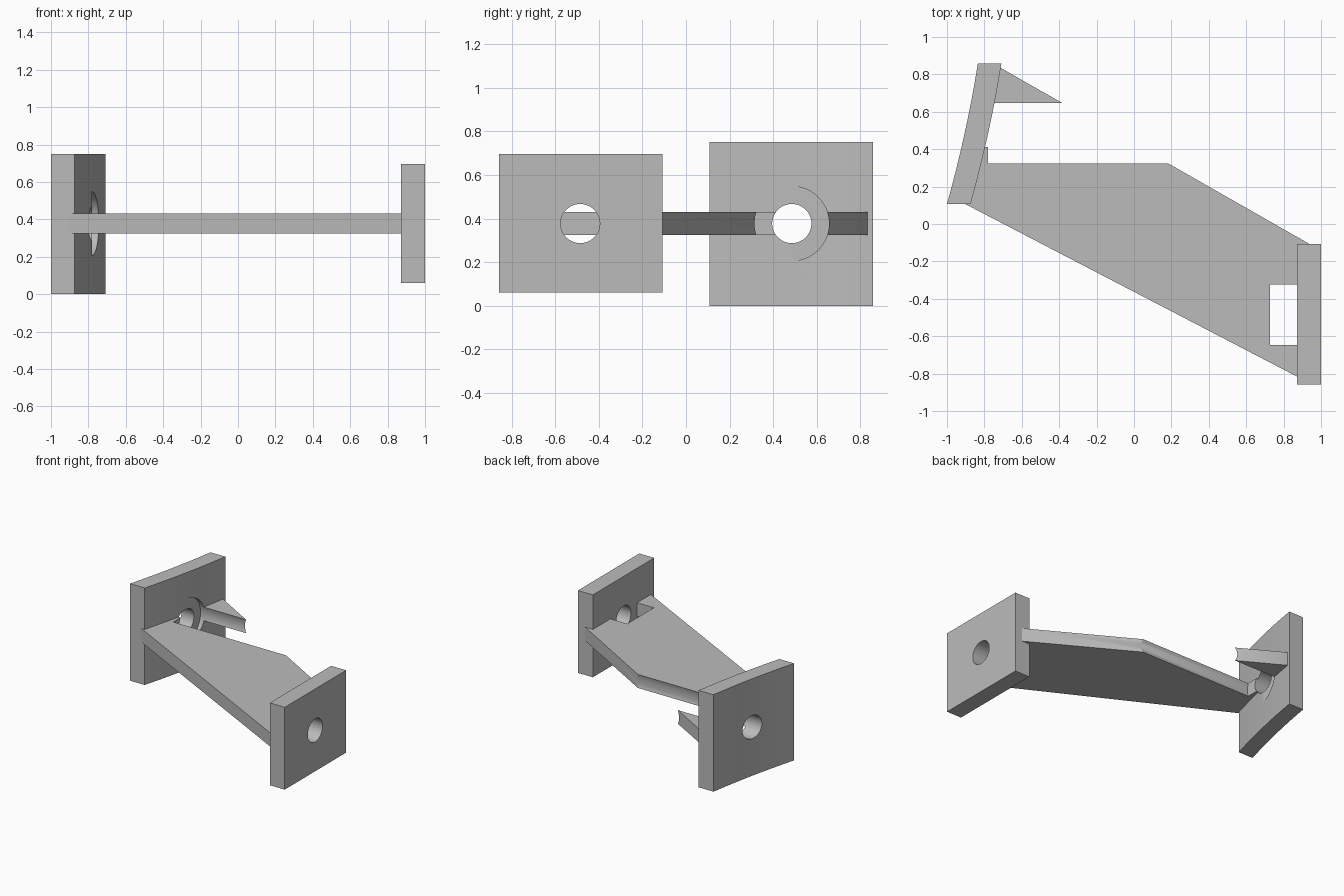
import bpy
import bmesh
import math
from mathutils import Matrix

cube = bpy.data.objects.get("Cube")
if cube:
    bpy.data.objects.remove(cube, do_unlink=True)

# One plain grey for the whole bracket
GREY = (0.5, 0.5, 0.5, 1.0)
grey = bpy.data.materials.new("plain_grey")
grey.use_nodes = True
grey.diffuse_color = GREY
grey.node_tree.nodes["Principled BSDF"].inputs["Base Color"].default_value = GREY


def link(name, bm):
    bmesh.ops.recalc_face_normals(bm, faces=bm.faces)
    mesh = bpy.data.meshes.new(name)
    bm.to_mesh(mesh)
    bm.free()
    mesh.materials.append(grey)
    obj = bpy.data.objects.new(name, mesh)
    bpy.context.collection.objects.link(obj)
    return obj


def prism(name, outline, z0, z1):
    """Extrude a plan outline from z0 up to z1."""
    bm = bmesh.new()
    base = bm.faces.new([bm.verts.new((x, y, z0)) for x, y in outline])
    top = bmesh.ops.extrude_face_region(bm, geom=[base])["geom"]
    verts = [v for v in top if isinstance(v, bmesh.types.BMVert)]
    bmesh.ops.translate(bm, verts=verts, vec=(0, 0, z1 - z0))
    return link(name, bm)


def cutter(name, x0, x1, y, radius, sides, turn=0.0):
    """Round or hexagonal bar lying along x, used for cutting."""
    bm = bmesh.new()
    place = (Matrix.Translation(((x0 + x1) / 2, y, AXIS_Z))
             @ Matrix.Rotation(turn, 4, "X")
             @ Matrix.Rotation(math.pi / 2, 4, "Y"))
    bmesh.ops.create_cone(bm, cap_ends=True, segments=sides, radius1=radius,
                          radius2=radius, depth=x1 - x0, matrix=place)
    obj = link(name, bm)
    obj.hide_render = True
    return obj


AXIS_Z = 0.377
BOLT_Y = 0.485

# Curved mounting plate
Y0, Y1, STEPS = 0.107, 0.857, 16


def arc(x0, x1):
    pts = []
    for i in range(STEPS + 1):
        t = i / STEPS
        pts.append((x0 + (x1 - x0) * t + 0.044 * t * (1 - t), Y0 + (Y1 - Y0) * t))
    return pts


curved_plate = prism("curved_plate", arc(-1, -0.835) + arc(-0.874, -0.709)[::-1], 0, 0.75)

# Flat mounting plate
flat_plate = prism("flat_plate", [(0.872, -Y1), (1, -Y1), (1, -Y0), (0.872, -Y0)],
                   0.06, 0.697)

# Sloping web joining the plates
web = prism("connecting_web",
            [(-0.905, 0.108), (0.93, -0.846), (0.94, -0.108),
             (-0.71, 0.833), (-0.76, 0.833)], 0.325, 0.43)

# Bolt holes, tool clearance and nut pocket
cutters = [
    cutter("curved_plate_hole", -1.2, -0.7, BOLT_Y, 0.09, 48),
    cutter("tool_clearance", -0.78, 0.6, BOLT_Y, 0.171, 64),
    cutter("flat_plate_hole", 0.8, 1.2, -BOLT_Y, 0.09, 48),
    cutter("nut_pocket", 0.728, 0.874, -BOLT_Y, 0.188, 6),
]

# Point the hexagon corners up and down
hexagon = cutters[-1].data
if max(v.co.z for v in hexagon.vertices) - AXIS_Z < 0.18:
    old = cutters.pop()
    bpy.data.objects.remove(old, do_unlink=True)
    cutters.append(cutter("nut_pocket", 0.728, 0.874, -BOLT_Y, 0.188, 6, math.pi / 6))

# Cut only where a cutter meets the part
cuts = {curved_plate: cutters[:2], flat_plate: cutters[2:], web: cutters}
for part, tools in cuts.items():
    bpy.ops.object.select_all(action="DESELECT")
    part.select_set(True)
    bpy.context.view_layer.objects.active = part
    for tool in tools:
        mod = part.modifiers.new(tool.name, "BOOLEAN")
        mod.operation = "DIFFERENCE"
        mod.solver = "EXACT"
        mod.object = tool
        bpy.ops.object.modifier_apply(modifier=mod.name)
    bpy.ops.object.shade_smooth_by_angle(angle=math.radians(30))

for tool in cutters:
    bpy.data.objects.remove(tool, do_unlink=True)
